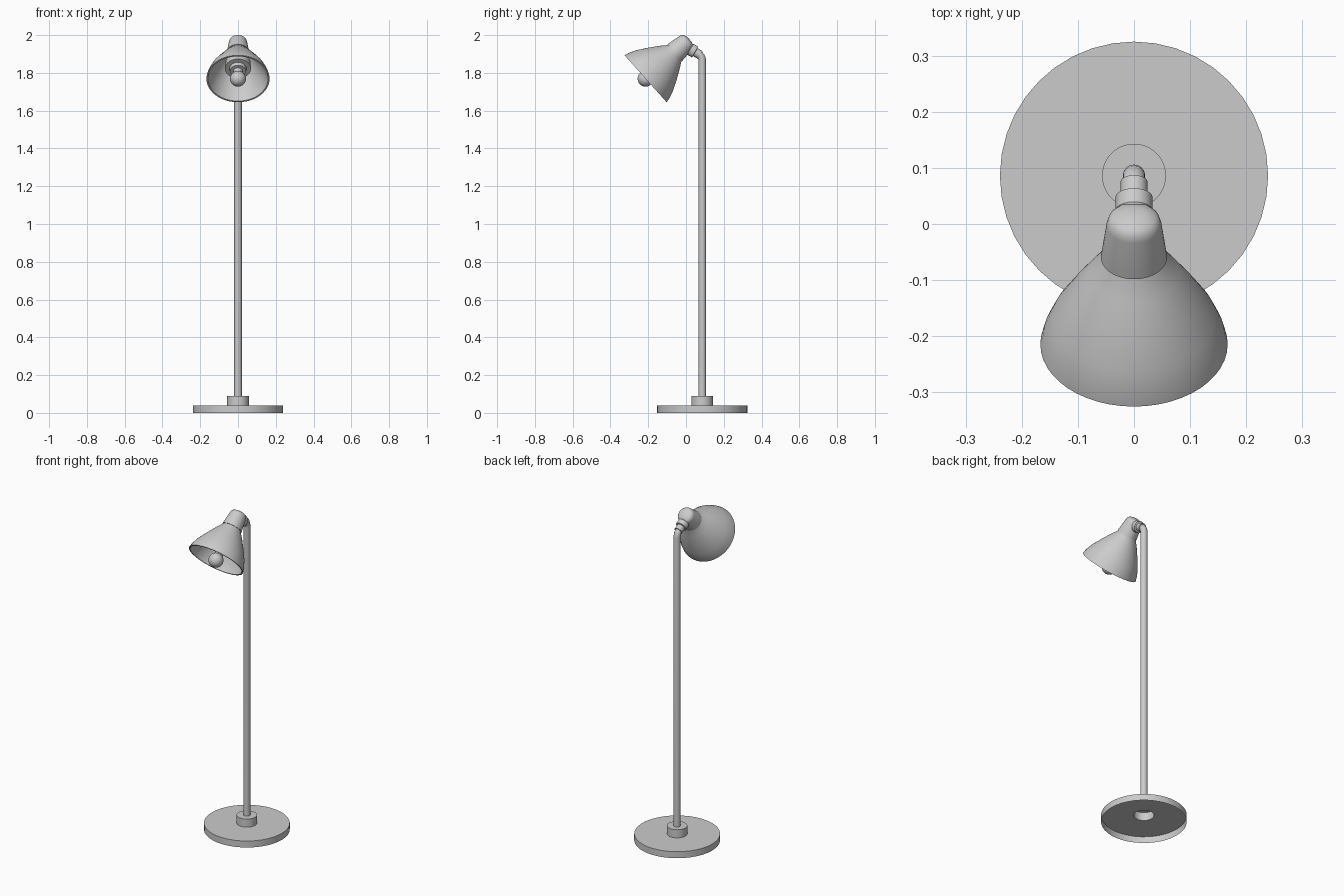
import bpy, bmesh, math
from mathutils import Vector

if "Cube" in bpy.data.objects:
    bpy.data.objects.remove(bpy.data.objects["Cube"])


def finish(obj, angle=35):
    bpy.ops.object.select_all(action='DESELECT')
    obj.select_set(True)
    bpy.context.view_layer.objects.active = obj
    bpy.ops.object.shade_smooth_by_angle(angle=math.radians(angle))


def lathe(name, profile, origin, axis=(0, 0, 1), sides=40):
    """Spin (radius, height) points about an axis through origin."""
    bm = bmesh.new()
    verts = [bm.verts.new((r, 0, h)) for r, h in profile]
    edges = [bm.edges.new(p) for p in zip(verts, verts[1:])]
    bmesh.ops.spin(bm, geom=verts + edges, cent=(0, 0, 0), axis=(0, 0, 1),
                   angle=math.tau, steps=sides, use_duplicate=False)
    bmesh.ops.remove_doubles(bm, verts=bm.verts, dist=1e-5)
    bmesh.ops.recalc_face_normals(bm, faces=bm.faces)
    me = bpy.data.meshes.new(name)
    bm.to_mesh(me)
    bm.free()
    obj = bpy.data.objects.new(name, me)
    bpy.context.collection.objects.link(obj)
    obj.rotation_mode = 'QUATERNION'
    obj.rotation_quaternion = Vector((0, 0, 1)).rotation_difference(Vector(axis))
    obj.location = origin
    finish(obj)
    return obj


POLE_Y = 0.086

# Hollow base plate with raised collar, open underneath
lathe("base", [(0.239, 0), (0.239, 0.04), (0.057, 0.04), (0.057, 0.09), (0.018, 0.09)],
      (0, POLE_Y, 0))

# Pole bending forward at the top
curve = bpy.data.curves.new("pole", 'CURVE')
curve.dimensions = '3D'
curve.bevel_depth = 0.02
curve.bevel_resolution = 6
curve.use_fill_caps = True
path = [(POLE_Y, 0.088), (POLE_Y, 1.865)]
path += [(0.046 + 0.04 * math.cos(math.radians(a)), 1.865 + 0.04 * math.sin(math.radians(a)))
         for a in (15, 30, 45, 60)]
path.append((0.04, 1.914))
spline = curve.splines.new('POLY')
spline.points.add(len(path) - 1)
for p, (y, z) in zip(spline.points, path):
    p.co = (0, y, z, 1)
pole = bpy.data.objects.new("pole", curve)
bpy.context.collection.objects.link(pole)
bpy.ops.object.select_all(action='DESELECT')
pole.select_set(True)
bpy.context.view_layer.objects.active = pole
bpy.ops.object.convert(target='MESH')
finish(bpy.context.object)

# Swivel joint between pole and shade neck
lathe("swivel_joint", [(0, 0), (0.024, 0), (0.024, 0.03), (0.033, 0.032), (0.033, 0.06),
                       (0.03, 0.064), (0, 0.064)],
      (0, 0.075, 1.895), (0, -0.866, 0.5), 32)

# Shade parts share one tilted axis; height 0 is the rim
RIM = (0, -0.214, 1.769)
AXIS = (0, 0.745, 0.667)
lathe("shade", [(0.048, 0.225), (0.056, 0.205), (0.08, 0.172), (0.113, 0.12), (0.145, 0.065),
                (0.161, 0.025), (0.167, 0), (0.159, 0), (0.153, 0.025), (0.137, 0.065),
                (0.105, 0.12), (0.072, 0.172), (0.048, 0.205), (0, 0.205)], RIM, AXIS, 48)
lathe("shade_neck", [(0.05, 0.208), (0.059, 0.208), (0.049, 0.285), (0.046, 0.296),
                     (0.038, 0.305), (0.02, 0.311), (0, 0.312)], RIM, AXIS)

# Lamp socket inside the shade
lathe("socket", [(0.042, 0.206), (0.066, 0.13), (0.069, 0.08), (0.045, 0.08),
                 (0.042, 0.06), (0, 0.06)], RIM, AXIS, 32)

# Bulb: neck running into a round globe
globe = [(0.042 * math.sin(math.radians(a)), -0.042 * math.cos(math.radians(a)))
         for a in range(0, 145, 12)]
lathe("bulb", globe + [(0.025, 0.045), (0.025, 0.065)], RIM, AXIS, 32)
